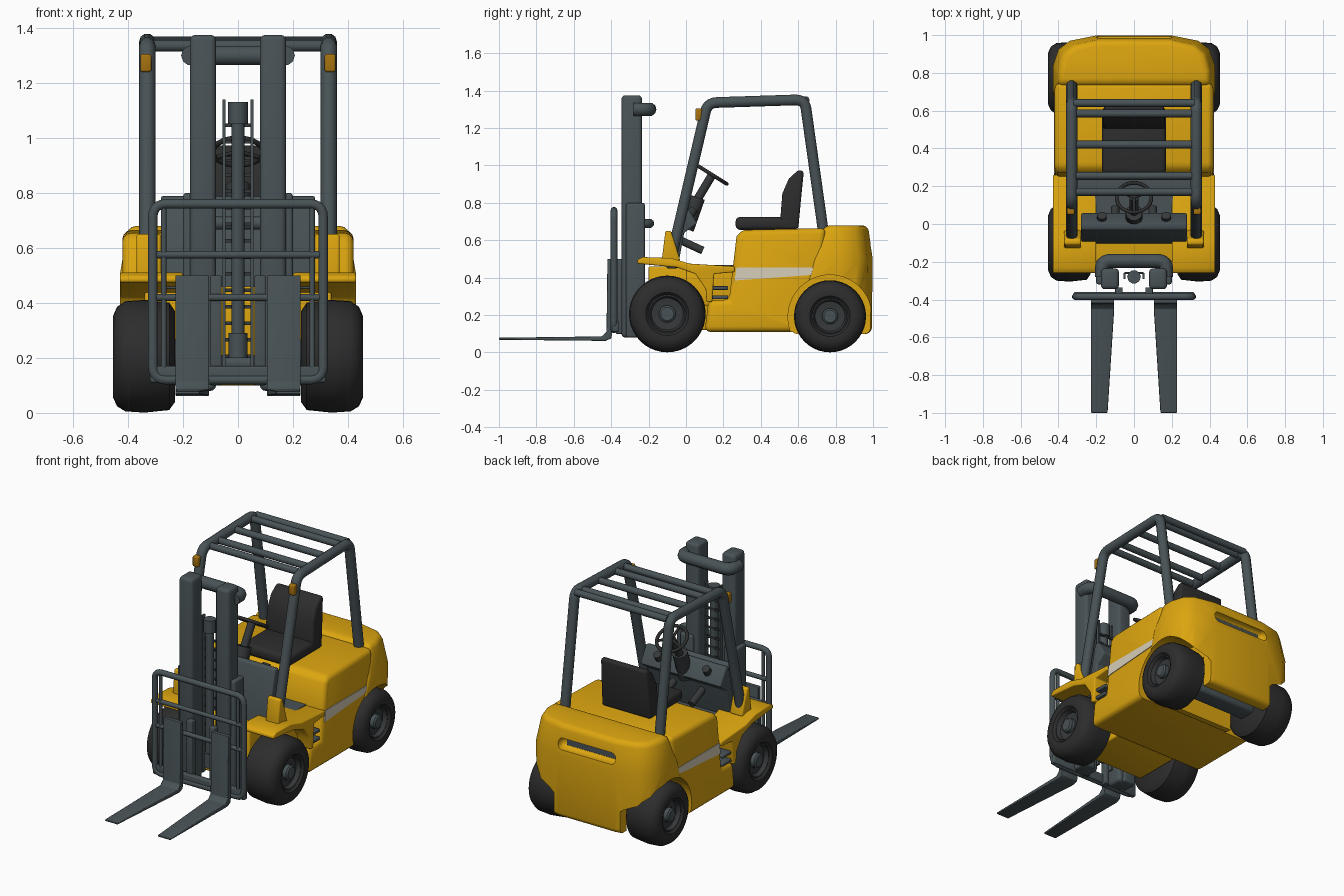
import bpy, bmesh, math
from mathutils import Vector, Matrix

cube = bpy.data.objects.get("Cube")
if cube:
    bpy.data.objects.remove(cube, do_unlink=True)


def material(name, r, g, b):
    m = bpy.data.materials.new(name)
    m.use_nodes = True
    m.diffuse_color = (r, g, b, 1)
    bsdf = next(n for n in m.node_tree.nodes if n.type == 'BSDF_PRINCIPLED')
    bsdf.inputs["Base Color"].default_value = (r, g, b, 1)
    bsdf.inputs["Roughness"].default_value = 0.6
    return m


YELLOW = material("body yellow", 0.72, 0.38, 0.005)
STEEL = material("steel grey", 0.065, 0.085, 0.093)
RUBBER = material("rubber black", 0.026, 0.026, 0.026)
RIM = material("rim grey", 0.036, 0.04, 0.042)
CREAM = material("stripe cream", 0.68, 0.62, 0.48)
AMBER = material("lamp amber", 0.38, 0.17, 0.005)


def finish(name, data, mat, bevel=0.0, cutters=()):
    """Link an object, bake its bevel and cuts, then shade it smooth by angle."""
    ob = bpy.data.objects.new(name, data)
    bpy.context.collection.objects.link(ob)
    if bevel:
        b = ob.modifiers.new("bevel", 'BEVEL')
        b.width, b.segments = bevel, 3
        b.limit_method, b.angle_limit = 'ANGLE', math.radians(35)
    for c in cutters:
        cut = ob.modifiers.new("cut", 'BOOLEAN')
        cut.operation, cut.solver, cut.object = 'DIFFERENCE', 'EXACT', c
    bpy.context.view_layer.update()
    dg = bpy.context.evaluated_depsgraph_get()
    mesh = bpy.data.meshes.new_from_object(ob.evaluated_get(dg))
    bpy.data.objects.remove(ob, do_unlink=True)
    ob = bpy.data.objects.new(name, mesh)
    bpy.context.collection.objects.link(ob)
    mesh.materials.clear()
    mesh.materials.append(mat)
    mesh.shade_smooth()
    mesh.set_sharp_from_angle(angle=math.radians(38))
    return ob


def to_mesh(name, bm):
    bmesh.ops.recalc_face_normals(bm, faces=bm.faces[:])
    me = bpy.data.meshes.new(name)
    bm.to_mesh(me)
    bm.free()
    return me


def prism(name, pts, x0, x1, mat, bevel=0.0, cutters=(), shape=None):
    """Extrude a (y, z) outline from x0 to x1."""
    bm = bmesh.new()
    face = bm.faces.new([bm.verts.new((x0, y, z)) for y, z in pts])
    out = bmesh.ops.extrude_face_region(bm, geom=[face])["geom"]
    for v in out:
        if isinstance(v, bmesh.types.BMVert):
            v.co.x = x1
    for v in bm.verts:
        if shape:
            shape(v.co)
    return finish(name, to_mesh(name, bm), mat, bevel, cutters)


def box(name, x0, x1, y0, y1, z0, z1, mat, bevel=0.0):
    return prism(name, [(y0, z0), (y1, z0), (y1, z1), (y0, z1)], x0, x1, mat, bevel)


def tube(name, pts, r, mat, fillet=0.0, cyclic=False):
    """Sweep a round bar along a path with rounded corners."""
    pts = [Vector(p) for p in pts]
    n, path = len(pts), []
    for i, p in enumerate(pts):
        if not fillet or (not cyclic and i in (0, n - 1)):
            path.append(p)
            continue
        a, b = pts[i - 1] - p, pts[(i + 1) % n] - p
        a, b = (p + v.normalized() * min(fillet, v.length / 2) for v in (a, b))
        for k in range(6):
            t = k / 5
            path.append(a * (1 - t) ** 2 + p * 2 * t * (1 - t) + b * t * t)
    cu = bpy.data.curves.new(name, 'CURVE')
    cu.dimensions, cu.bevel_depth, cu.bevel_resolution = '3D', r, 3
    cu.use_fill_caps = True
    sp = cu.splines.new('POLY')
    sp.points.add(len(path) - 1)
    for q, p in zip(sp.points, path):
        q.co = (*p, 1)
    sp.use_cyclic_u = cyclic
    return finish(name, cu, mat)


def lathe(name, prof, centre, s, mat):
    """Spin an (x, radius) profile about the axle."""
    bm = bmesh.new()
    vs = [bm.verts.new((s * x, 0, r)) for x, r in prof]
    es = [bm.edges.new(e) for e in zip(vs, vs[1:])]
    bmesh.ops.spin(bm, geom=vs + es, cent=(0, 0, 0), axis=(1, 0, 0), angle=2 * math.pi, steps=40)
    bmesh.ops.remove_doubles(bm, verts=bm.verts[:], dist=0.0005)
    bmesh.ops.translate(bm, verts=bm.verts[:], vec=(0, *centre))
    return finish(name, to_mesh(name, bm), mat)


# Cutters for the rear wheel arches, axle bay and rear slot
arch = [(0.77 + 0.225 * math.cos(a), 0.19 + 0.225 * math.sin(a))
        for a in (k * math.pi / 20 for k in range(40))]
cutters = [prism("arch_cutter", arch, s * 0.23, s * 0.6, YELLOW) for s in (-1, 1)]
cutters.append(box("axle_cutter", -0.25, 0.25, 0.62, 0.92, 0, 0.3, YELLOW))
slot = box("slot_cutter", -0.2, 0.2, 0.94, 1.1, 0.53, 0.6, YELLOW, 0.03)
for c in cutters + [slot]:
    c.hide_render = True

# Main body with hood and step notch
prism("body", [(0.1, 0.11), (0.12, 0.28), (0.23, 0.28), (0.25, 0.45), (0.27, 0.62), (0.3, 0.655),
               (0.75, 0.665), (0.72, 0.42), (0.72, 0.11)], -0.42, 0.42, YELLOW, 0.03, cutters)

# Counterweight: plan outline raised, slanted in front and narrowed on top
half = [(0.43, 0.6), (0.43, 0.83), (0.4, 0.92), (0.34, 0.965), (0.2, 0.993)]
plan = half + [(-x, y) for x, y in reversed(half)]
bm = bmesh.new()
rings = [[bm.verts.new((x * w, f if y == 0.6 else y - back, z)) for x, y in plan]
         for z, w, f, back in ((0.1, 0.98, 0.56, 0), (0.5, 1, 0.68, -0.005), (0.68, 0.93, 0.74, 0.02))]
bm.faces.new(rings[0])
bm.faces.new(rings[-1])
for lo, hi in zip(rings, rings[1:]):
    for i in range(len(plan)):
        j = (i + 1) % len(plan)
        bm.faces.new((lo[i], lo[j], hi[j], hi[i]))
finish("counterweight", to_mesh("counterweight", bm), YELLOW, 0.03, cutters + [slot])
for c in cutters + [slot]:
    bpy.data.objects.remove(c, do_unlink=True)
box("slot_back", -0.17, 0.17, 0.935, 0.945, 0.54, 0.59, STEEL)

# Front chassis, floor and axles
box("front_chassis", -0.22, 0.22, -0.2, 0.14, 0.12, 0.46, YELLOW, 0.01)
box("floor", -0.34, 0.34, 0.0, 0.28, 0.25, 0.46, YELLOW, 0.01)
box("floor_mat", -0.3, 0.3, -0.05, 0.25, 0.46, 0.467, STEEL)
box("rear_axle", -0.27, 0.27, 0.71, 0.83, 0.13, 0.25, STEEL, 0.02)
tube("front_axle", [(-0.25, -0.1, 0.21), (0.25, -0.1, 0.21)], 0.06, STEEL)

# Wheels
TYRE = [(0.23, 0), (0.23, 0.165), (0.25, 0.195), (0.34, 0.205), (0.41, 0.2), (0.44, 0.18),
        (0.455, 0.145), (0.452, 0.115), (0.435, 0.1)]
DISC = [(0.436, 0.105), (0.44, 0.095), (0.415, 0.085), (0.41, 0.04)]
HUB = [(0.4, 0.045), (0.435, 0.045), (0.443, 0.035), (0.443, 0)]
for s, side in ((1, "left"), (-1, "right")):
    for end, y, k in (("front", -0.1, 1), ("rear", 0.77, 0.94)):
        for part, prof, mat in (("tyre", TYRE, RUBBER), ("rim", DISC, RIM), ("hub", HUB, STEEL)):
            lathe(f"{end}_{part}_{side}", [(x, r * k) for x, r in prof], (y, 0.206 * k), s, mat)

    # Fender, steps, stripe and post foot
    prism("fender_" + side, [(-0.26, 0.495), (-0.23, 0.51), (-0.08, 0.505), (0.02, 0.475), (0.26, 0.46),
                             (0.26, 0.43), (0.15, 0.42), (0.14, 0.27), (0.11, 0.27), (0.105, 0.34),
                             (0.05, 0.42), (-0.05, 0.455), (-0.26, 0.475)],
          s * 0.2, s * 0.43, YELLOW, 0.008)
    for z in (0.285, 0.335):
        box("step_" + side, s * 0.33, s * 0.415, 0.135, 0.225, z, z + 0.02, STEEL, 0.005)
    prism("stripe_" + side, [(0.26, 0.385), (0.68, 0.415), (0.69, 0.455), (0.27, 0.455)],
          s * 0.417, s * 0.424, CREAM)
    prism("post_foot_" + side, [(-0.13, 0.49), (-0.11, 0.65), (-0.08, 0.65), (-0.03, 0.49)],
          s * 0.28, s * 0.37, YELLOW, 0.01)

    # Overhead guard side frame and lamp
    x = s * 0.33
    tube("guard_frame_" + side, [(x, -0.085, 0.48), (x, 0.115, 1.335), (x, 0.635, 1.352), (x, 0.735, 0.64)],
         0.03, STEEL, 0.05)
    box("lamp_" + side, s * 0.315, s * 0.355, 0.05, 0.085, 1.24, 1.305, AMBER, 0.008)

    # Mast rails, chain, fork and carriage uprights
    box("mast_rail_" + side, s * 0.08, s * 0.175, -0.345, -0.235, 0.08, 1.375, STEEL, 0.02)
    box("outer_rail_" + side, s * 0.11, s * 0.2, -0.32, -0.22, 0.08, 0.8, STEEL, 0.012)
    box("chain_" + side, s * 0.045, s * 0.056, -0.29, -0.26, 0.15, 1.14, STEEL)
    box("carriage_plate_" + side, s * 0.06, s * 0.1, -0.375, -0.335, 0.1, 0.5, STEEL, 0.005)
    tube("backrest_bar_" + side, [(s * 0.27, -0.385, 0.12), (s * 0.27, -0.385, 0.76)], 0.01, STEEL)

    def taper(co, s=s):
        if co.y < -0.9 and abs(co.x) < 0.15:
            co.x = s * 0.14
    prism("fork_" + side, [(-0.395, 0.5), (-0.42, 0.5), (-0.425, 0.11), (-0.45, 0.086), (-1, 0.079),
                           (-1, 0.068), (-0.43, 0.062), (-0.4, 0.075), (-0.395, 0.1)],
          s * 0.105, s * 0.228, STEEL, 0.004, shape=taper)

    # Pedals and dashboard knobs
    tube("pedal_" + side, [(s * 0.1, -0.03, 0.6), (s * 0.1, 0.09, 0.545)], 0.022, RIM)
    tube("knob_" + side, [(s * 0.17, 0.01, 0.72), (s * 0.17, 0.045, 0.77)], 0.025, RIM)

# Guard roof bars
for y in (0.17, 0.255, 0.42, 0.585, 0.64):
    z = 1.33 + 0.03 * y
    tube("roof_bar", [(-0.32, y, z), (0.32, y, z)], 0.021, STEEL)

# Mast cross members, lift cylinder and chain rungs
for z, r in ((1.3, 0.037), (0.69, 0.025), (0.18, 0.03)):
    tube("mast_cross_member", [(-0.17, -0.28, z), (-0.17, -0.195, z), (0.17, -0.195, z), (0.17, -0.28, z)],
         r, STEEL, 0.05)
for z0, z1, r in ((0.2, 1.08, 0.024), (1.05, 1.13, 0.036), (0.2, 0.29, 0.034)):
    tube("lift_cylinder", [(0, -0.28, z0), (0, -0.28, z1)], r, STEEL)
for i in range(15):
    z = 0.2 + i * 0.06
    box("chain_rung", -0.05, 0.05, -0.265, -0.255, z, z + 0.012, RIM)

# Load backrest and carriage bars
tube("backrest_frame", [(x, -0.385, z) for x, z in ((-0.31, 0.12), (0.31, 0.12), (0.31, 0.76), (-0.31, 0.76))],
     0.018, STEEL, 0.05, True)
for z in (0.42, 0.575):
    tube("backrest_rail", [(-0.31, -0.383, z), (0.31, -0.383, z)], 0.014, STEEL)
box("lower_carriage_bar", -0.32, 0.32, -0.395, -0.36, 0.11, 0.17, STEEL, 0.008)

# Cowl and sloping dashboard
prism("dashboard", [(-0.105, 0.45), (-0.03, 0.785), (0, 0.79), (0.06, 0.69), (-0.01, 0.64), (-0.045, 0.45)],
      -0.28, 0.28, STEEL, 0.008)

# Steering column and wheel
tube("column_cover", [(0, 0, 0.66), (0, 0.06, 0.83)], 0.045, RIM)
tube("steering_column", [(0, 0.05, 0.8), (0, 0.14, 0.95)], 0.024, RIM)
tilt = Matrix.Rotation(math.radians(-32), 3, 'X')
ring = [tilt @ Vector((0.092 * math.cos(a), 0.092 * math.sin(a), 0)) + Vector((0, 0.14, 0.95))
        for a in (k * math.pi / 14 for k in range(28))]
tube("steering_wheel", ring, 0.01, RUBBER, cyclic=True)
for k in (2, 12, 21):
    tube("steering_spoke", [(0, 0.14, 0.95), ring[k]], 0.008, RUBBER)

# Seat
box("seat_cushion", -0.17, 0.17, 0.265, 0.58, 0.655, 0.725, RUBBER, 0.025)


def narrow(co):
    co.x *= 1 - 0.25 * max(0, co.z - 0.7)


prism("seat_back", [(0.5, 0.66), (0.515, 0.85), (0.55, 0.93), (0.6, 0.975), (0.63, 0.97), (0.615, 0.82),
                    (0.6, 0.66)], -0.17, 0.17, RUBBER, 0.02, shape=narrow)
